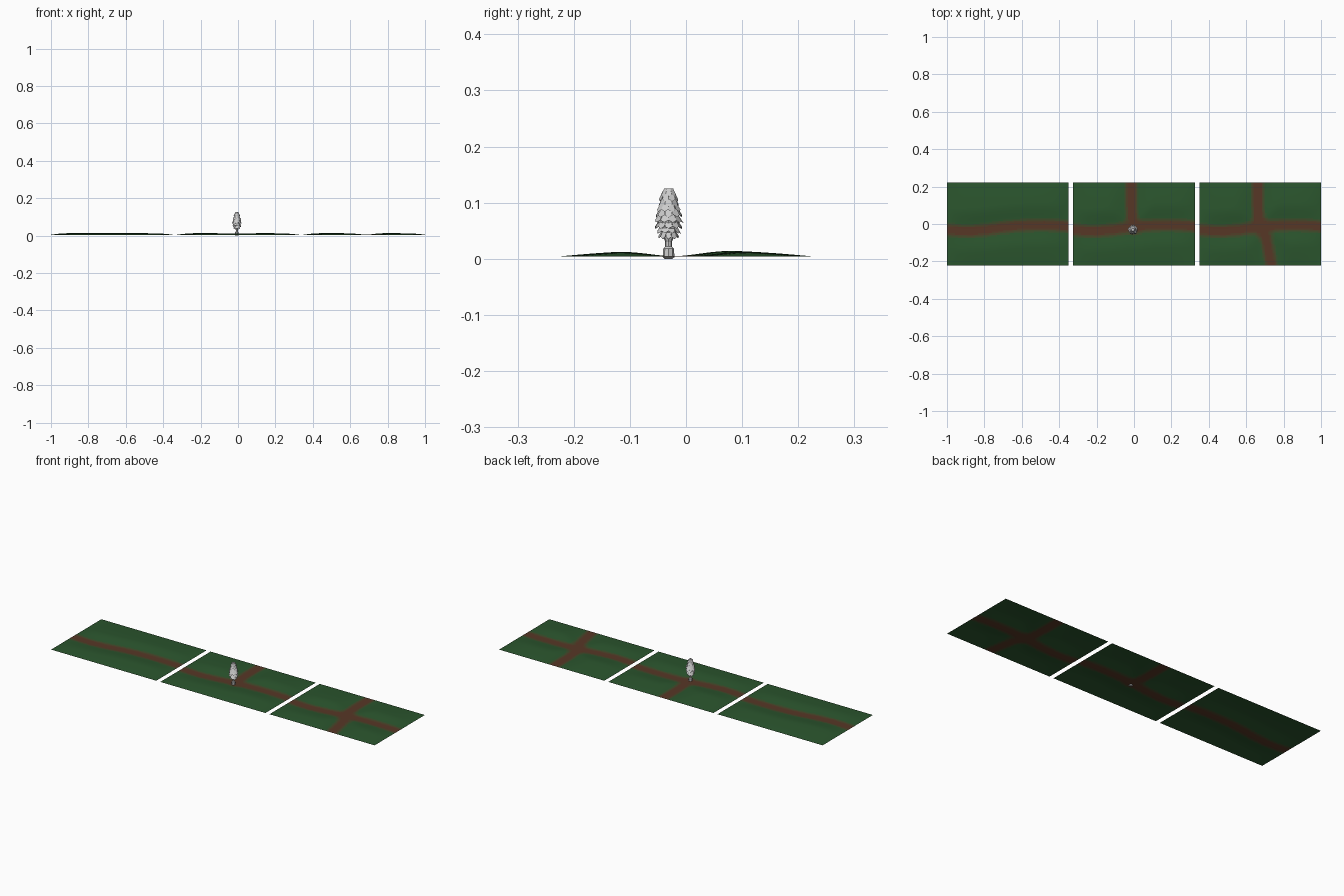
import bpy, bmesh, math, random
from mathutils import Vector

if "Cube" in bpy.data.objects:
    bpy.data.objects.remove(bpy.data.objects["Cube"])

random.seed(4)
HX, HY, STEP = 0.325, 0.222, 0.675
SHADES = 6

# Blended ground shades, from dirt to grass
dirt, grass = Vector((0.095, 0.038, 0.019)), Vector((0.024, 0.092, 0.027))
mats = []
for i in range(SHADES):
    m = bpy.data.materials.new("ground_shade_%d" % i)
    m.diffuse_color = (*dirt.lerp(grass, i / (SHADES - 1)), 1)
    m.use_nodes = True
    m.node_tree.nodes["Principled BSDF"].inputs["Base Color"].default_value = m.diffuse_color
    mats.append(m)


def smooth(t):
    t = max(0.0, min(1.0, t))
    return t * t * (3 - 2 * t)


def seg_dist(p, a, b):
    ab = b - a
    t = max(0, min(1, (p - a).dot(ab) / ab.length_squared))
    return (p - a - ab * t).length


def path_dist(x, y, paths):
    # soft minimum rounds the corners of the junctions
    p, k, s = Vector((x, y)), 0.012, 0
    for path in paths:
        pts = [Vector(q) for q in path]
        s += math.exp(-min(seg_dist(p, a, b) for a, b in zip(pts, pts[1:])) / k)
    return -k * math.log(s + 1e-12)


def finish(bm, name):
    me = bpy.data.meshes.new(name)
    bm.to_mesh(me)
    bm.free()
    ob = bpy.data.objects.new(name, me)
    bpy.context.collection.objects.link(ob)
    return ob


def tile(name, cx, paths):
    bm = bmesh.new()
    bmesh.ops.create_grid(bm, x_segments=78, y_segments=54, size=1)
    for v in bm.verts:
        x, y = v.co.x * HX, v.co.y * HY
        d = path_dist(x, y, paths)
        edge = (1 - (y / HY) ** 2) * (1 - abs(x / HX) ** 6)
        v.co = (cx + x, y, 0.0045 + 0.0112 * edge * smooth((d - 0.012) / 0.11))
    for f in bm.faces:
        c = f.calc_center_median()
        t = smooth((path_dist(c.x - cx, c.y, paths) - 0.012) / 0.033)
        f.material_index = round(t * (SHADES - 1))
        f.smooth = True
    ob = finish(bm, name)
    for m in mats:
        ob.data.materials.append(m)


# Three ground tiles: straight path, T junction, crossroads
main = [(-0.33, -0.03), (-0.26, -0.037), (-0.19, -0.038), (-0.11, -0.031), (-0.04, -0.02),
        (0.04, -0.011), (0.12, -0.007), (0.2, -0.006), (0.27, -0.009), (0.33, -0.014)]
up = [(-0.014, 0.23), (-0.014, 0.1), (-0.01, 0.03), (0.005, -0.015)]
down = [(0.005, -0.015), (0.03, -0.07), (0.042, -0.13), (0.06, -0.23)]
tile("straight_path_tile", -STEP, [main])
tile("junction_path_tile", 0, [main, up])
tile("crossroad_path_tile", STEP, [main, up, down])

TX, TY = -0.006, -0.031

# Trunk: lathed low-poly profile with a flared foot
bm = bmesh.new()
profile = [(0.007, 0), (0.0105, 0.003), (0.0095, 0.018), (0.006, 0.022),
           (0.006, 0.03), (0.009, 0.038), (0.009, 0.05)]
rings = []
for r, z in profile:
    rings.append([bm.verts.new((TX + r * math.cos(a), TY + r * math.sin(a), z))
                  for a in [math.tau * i / 8 for i in range(8)]])
for lo, hi in zip(rings, rings[1:]):
    for i in range(8):
        j = (i + 1) % 8
        bm.faces.new((lo[i], lo[j], hi[j], hi[i]))
bm.faces.new(rings[0][::-1])
bm.faces.new(rings[-1])
finish(bm, "trunk")

# Foliage: inner cone core plus tiers of pointed shingle leaves
bm = bmesh.new()
tiers = [(0.036, 0.018), (0.045, 0.021), (0.054, 0.024), (0.064, 0.0255), (0.074, 0.0245),
         (0.084, 0.022), (0.093, 0.0195), (0.102, 0.017), (0.111, 0.014)]
core = []
for r, z in [(0.010, 0.040), (0.018, 0.056), (0.0195, 0.072), (0.016, 0.09), (0.011, 0.11), (0.008, 0.125)]:
    core.append([bm.verts.new((TX + r * math.cos(a), TY + r * math.sin(a), z))
                 for a in [math.tau * i / 10 for i in range(10)]])
for lo, hi in zip(core, core[1:]):
    for i in range(10):
        j = (i + 1) % 10
        bm.faces.new((lo[i], lo[j], hi[j], hi[i]))
bm.faces.new(core[0][::-1])
bm.faces.new(core[-1])

for k, (z, r) in enumerate(tiers):
    n = 10 if k < 6 else 8
    w = math.pi / n * 1.05
    top = min(z + 0.017, 0.125)
    for i in range(n):
        a = math.tau * (i + 0.5 * (k % 2)) / n
        s, dz = random.uniform(0.93, 1.06), random.uniform(-0.001, 0.001)

        def at(da, rad, h):
            return bm.verts.new((TX + rad * math.cos(a + da), TY + rad * math.sin(a + da), h))
        outer = [at(0, r * s, z + dz), at(w * 0.95, r * s * 0.96, z + 0.004 + dz),
                 at(w * 0.8, r * 0.62, top), at(-w * 0.8, r * 0.62, top),
                 at(-w * 0.95, r * s * 0.96, z + 0.004 + dz)]
        heart = at(0, r * 0.5, z + 0.009)
        bm.faces.new(outer)
        for p, q in zip(outer, outer[1:] + outer[:1]):
            bm.faces.new((q, p, heart))
bmesh.ops.recalc_face_normals(bm, faces=bm.faces[:])
finish(bm, "foliage")
